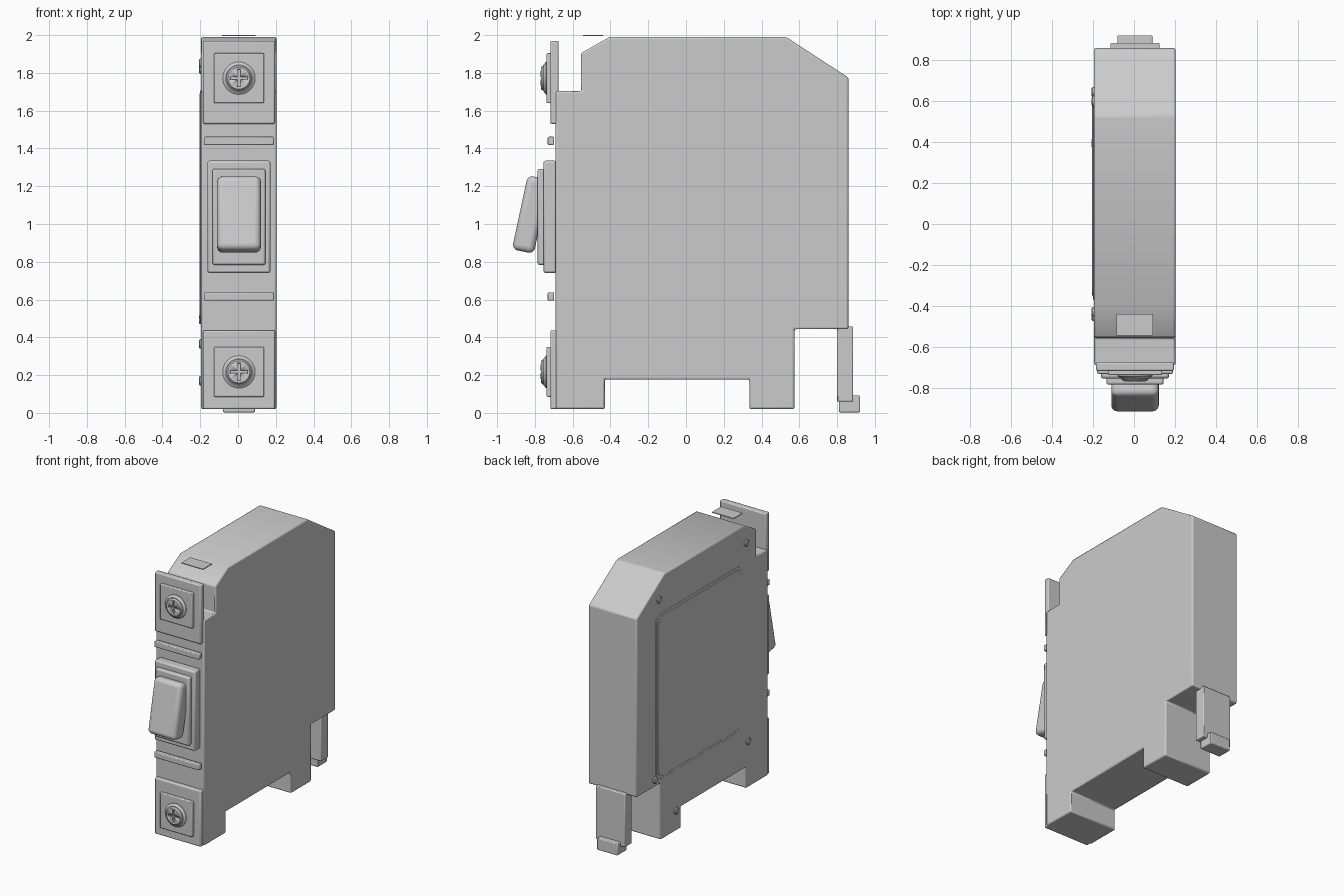
import bpy, bmesh, math
from mathutils import Matrix, Vector

if "Cube" in bpy.data.objects:
    bpy.data.objects.remove(bpy.data.objects["Cube"])

grey = bpy.data.materials.new("light grey plastic")
grey.diffuse_color = (0.6, 0.6, 0.6, 1)
grey.use_nodes = True
grey.node_tree.nodes["Principled BSDF"].inputs["Base Color"].default_value = grey.diffuse_color
CX = 0.005  # middle of the housing


def finish(name, bm, bevel=0.0, segments=2):
    bmesh.ops.recalc_face_normals(bm, faces=bm.faces)
    me = bpy.data.meshes.new(name)
    bm.to_mesh(me)
    bm.free()
    ob = bpy.data.objects.new(name, me)
    bpy.context.collection.objects.link(ob)
    me.materials.append(grey)
    if bevel:
        m = ob.modifiers.new("bevel", 'BEVEL')
        m.width, m.segments, m.limit_method = bevel, segments, 'ANGLE'
    bpy.ops.object.select_all(action='DESELECT')
    ob.select_set(True)
    bpy.context.view_layer.objects.active = ob
    bpy.ops.object.shade_smooth_by_angle(angle=math.radians(30))
    return ob


def box(name, x, y, z, bevel=0.006, tilt=0.0, segments=2):
    bm = bmesh.new()
    lo, hi = Vector((x[0], y[0], z[0])), Vector((x[1], y[1], z[1]))
    mat = (Matrix.Translation((lo + hi) / 2) @ Matrix.Rotation(tilt, 4, 'X')
           @ Matrix.Diagonal((*(hi - lo), 1)))
    bmesh.ops.create_cube(bm, size=1, matrix=mat)
    return finish(name, bm, bevel, segments)


def prism(name, profile, x0, x1, bevel):
    """Extrude a (y, z) outline along x."""
    bm = bmesh.new()
    f = bm.faces.new([bm.verts.new((x0, y, z)) for y, z in profile])
    g = bmesh.ops.extrude_face_region(bm, geom=[f])
    bmesh.ops.translate(bm, vec=(x1 - x0, 0, 0),
                        verts=[v for v in g['geom'] if isinstance(v, bmesh.types.BMVert)])
    return finish(name, bm, bevel)


def turned(name, profile, pos, direction, steps=32):
    """Revolve (radius, height) points about an axis pointing along direction."""
    bm = bmesh.new()
    vs = [bm.verts.new((r, 0, h)) for r, h in profile]
    es = [bm.edges.new(p) for p in zip(vs, vs[1:])]
    bmesh.ops.spin(bm, geom=vs + es, axis=(0, 0, 1), cent=(0, 0, 0), dvec=(0, 0, 0),
                   angle=2 * math.pi, steps=steps)
    bmesh.ops.remove_doubles(bm, verts=bm.verts, dist=1e-5)
    rot = Vector((0, 0, 1)).rotation_difference(Vector(direction)).to_matrix().to_4x4()
    bmesh.ops.transform(bm, matrix=Matrix.Translation(pos) @ rot, verts=bm.verts)
    return finish(name, bm)


def rounded(y0, y1, z0, z1, r, n=5):
    pts = []
    for i, (y, z) in enumerate([(y1 - r, z1 - r), (y0 + r, z1 - r), (y0 + r, z0 + r), (y1 - r, z0 + r)]):
        for k in range(n + 1):
            a = math.pi / 2 * (i + k / n)
            pts.append((y + r * math.cos(a), z + r * math.sin(a)))
    return pts


# Housing
prism("housing", [(-0.69, 0.02), (-0.43, 0.02), (-0.43, 0.177), (0.335, 0.177), (0.335, 0.02),
                  (0.575, 0.02), (0.575, 0.443), (0.86, 0.443), (0.86, 1.775), (0.53, 1.99),
                  (-0.405, 1.99), (-0.555, 1.905), (-0.555, 1.703), (-0.69, 1.703)],
      -0.195, 0.203, 0.01)

# Side cover with raised border, and its rivets
prism("side_cover_border", rounded(-0.37, 0.635, 0.48, 1.71, 0.05), -0.2, -0.18, 0.003)
prism("side_cover_panel", rounded(-0.35, 0.615, 0.50, 1.69, 0.04), -0.205, -0.18, 0.003)
for i, (y, z) in enumerate([(-0.43, 1.85), (0.6, 1.82), (0.645, 0.495), (-0.45, 0.365), (0.395, 0.17)]):
    turned(f"side_rivet_{i}", [(0.025, -0.01), (0.025, 0.007), (0.018, 0.012), (0, 0.012)],
           (-0.195, y, z), (-1, 0, 0), 20)

# Terminal covers with cross-head screws
for tag, z0, z1, c in (("upper", 1.53, 1.97, 1.772), ("lower", 0.02, 0.437, 0.217)):
    box(f"{tag}_terminal_cover", (-0.185, 0.195), (-0.718, -0.675), (z0, z1), 0.008)
    box(f"{tag}_terminal_pad", (-0.128, 0.138), (-0.738, -0.70), (c - 0.132, c + 0.132))
    turned(f"{tag}_washer", [(0.086, -0.01), (0.086, 0.004), (0.07, 0.016), (0, 0.016)],
           (CX, -0.738, c), (0, -1, 0))
    screw = turned(f"{tag}_screw", [(0, 0), (0.066, 0), (0.066, 0.02), (0.058, 0.03), (0, 0.033)],
                   (CX, -0.738, c), (0, -1, 0))
    for k, (a, b) in enumerate(((0.007, 0.045), (0.045, 0.007))):
        cut = box(f"{tag}_slot_cutter_{k}", (CX - a, CX + a), (-0.80, -0.757), (c - b, c + b), 0)
        cut.hide_render = True
        cut.hide_set(True)
        m = screw.modifiers.new("slot", 'BOOLEAN')
        m.object, m.operation, m.solver = cut, 'DIFFERENCE', 'EXACT'

# Front ribs
for tag, z in (("upper", 1.44), ("lower", 0.616)):
    box(f"{tag}_rib", (-0.18, 0.19), (-0.732, -0.698), (z - 0.022, z + 0.022))

# Rocker switch
box("switch_frame_outer", (-0.162, 0.172), (-0.755, -0.685), (0.74, 1.335), 0.012)
box("switch_frame_inner", (-0.135, 0.145), (-0.785, -0.72), (0.783, 1.292), 0.01)
box("switch_rocker", (-0.111, 0.121), (-0.881, -0.763), (0.85, 1.25), 0.03,
    math.radians(-12), 4)

# Small tab over the top front slope
box("top_tab", (-0.085, 0.093), (-0.545, -0.44), (1.994, 2.0), 0)

# Rail clip and its foot
box("rail_clip", (-0.115, 0.125), (0.80, 0.885), (0.06, 0.457))
box("rail_clip_foot", (-0.08, 0.09), (0.81, 0.922), (0.003, 0.092))
